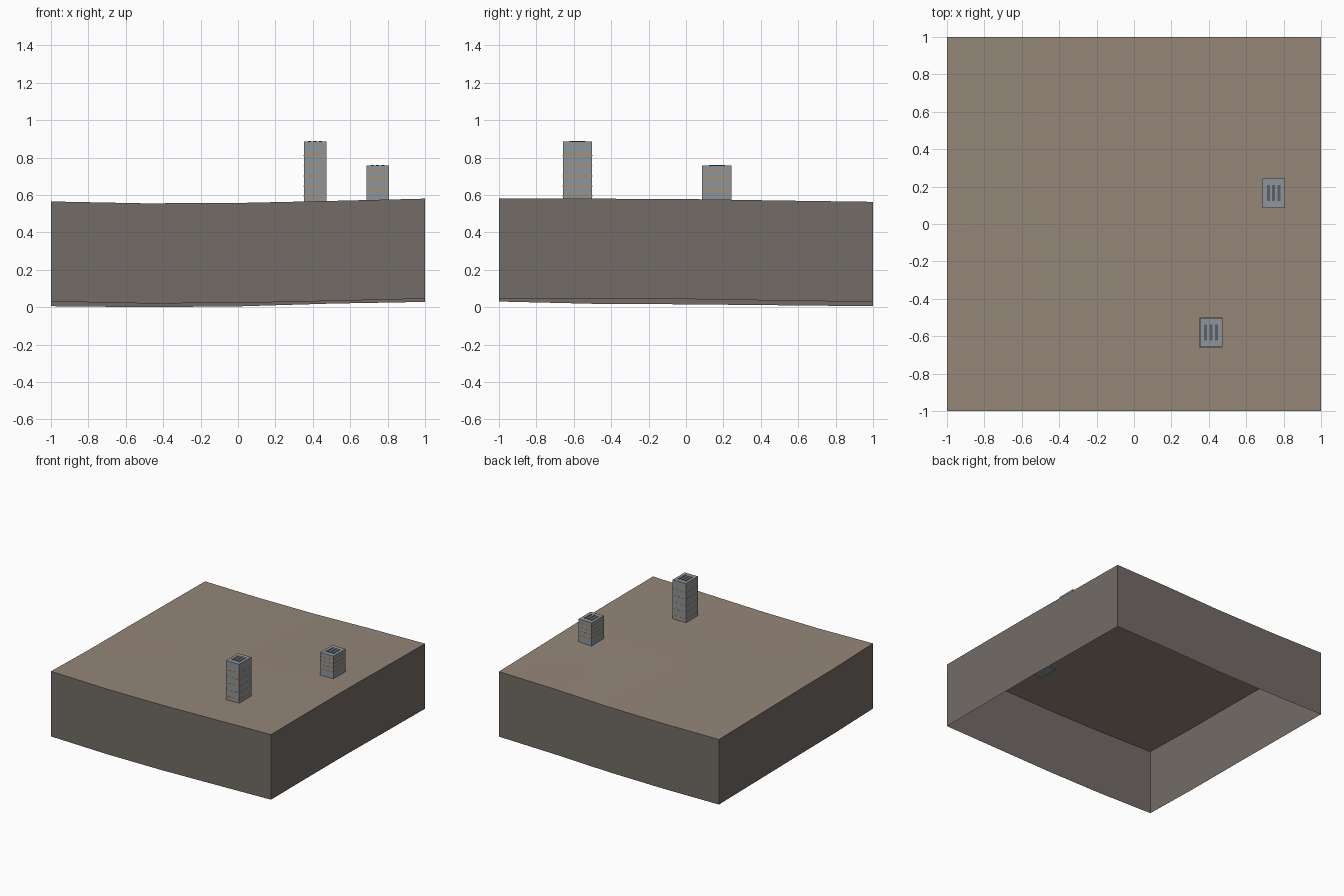
import bpy, bmesh

if "Cube" in bpy.data.objects:
    bpy.data.objects.remove(bpy.data.objects["Cube"])


def material(name, rgb):
    m = bpy.data.materials.new(name)
    m.use_nodes = True
    m.diffuse_color = (*rgb, 1)
    m.node_tree.nodes["Principled BSDF"].inputs["Base Color"].default_value = (*rgb, 1)
    return m


EARTH = material("earth brown", (0.30, 0.24, 0.19))
SKIRT = material("cut earth", (0.17, 0.15, 0.135))
WALL = material("wall grey", (0.27, 0.30, 0.32))
BAND = material("orange band", (0.60, 0.25, 0.06))
VENT = material("vent dark grey", (0.11, 0.12, 0.13))
GLASS = material("window blue", (0.08, 0.25, 0.50))


def finish(bm, name, mats):
    mesh = bpy.data.meshes.new(name)
    bm.to_mesh(mesh)
    bm.free()
    for m in mats:
        mesh.materials.append(m)
    obj = bpy.data.objects.new(name, mesh)
    bpy.context.collection.objects.link(obj)
    return obj


def add_box(bm, center, size, mat=0):
    verts = bmesh.ops.create_cube(bm, size=1)["verts"]
    for v in verts:
        v.co = [c + a * s for c, a, s in zip(center, v.co, size)]
    for f in {f for v in verts for f in v.link_faces}:
        f.material_index = mat


def edge(heights, t):
    """Height at t in -1..1 along one border."""
    p = (t + 1) / 2 * (len(heights) - 1)
    i = min(int(p), len(heights) - 2)
    return heights[i] + (heights[i + 1] - heights[i]) * (p - i)


# Border heights of the ground, from -1 to 1
FRONT = (0.565, 0.555, 0.557, 0.568, 0.580)
BACK = (0.540, 0.535, 0.539, 0.554, 0.563)
LEFT = (0.580, 0.580, 0.578, 0.570, 0.563)
RIGHT = (0.565, 0.553, 0.550, 0.545, 0.540)
DEPTH = 0.535


def ground_height(x, y):
    """Blend the four borders into one gently rolling patch."""
    u, v = (x + 1) / 2, (y + 1) / 2
    sides = (1 - u) * edge(RIGHT, y) + u * edge(LEFT, y)
    ends = (1 - v) * edge(FRONT, x) + v * edge(BACK, x)
    corners = ((1 - u) * ((1 - v) * FRONT[0] + v * BACK[0])
               + u * ((1 - v) * FRONT[-1] + v * BACK[-1]))
    return sides + ends - corners


# Ground: rolling top with a skirt hanging from its border, open below
bm = bmesh.new()
bmesh.ops.create_grid(bm, x_segments=16, y_segments=16, size=1)
for v in bm.verts:
    v.co.z = ground_height(v.co.x, v.co.y)
for f in bm.faces:
    f.smooth = True
top = finish(bm, "ground_top", [EARTH])

bm = bmesh.new()
bmesh.ops.create_grid(bm, x_segments=16, y_segments=16, size=1)
for v in bm.verts:
    v.co.z = ground_height(v.co.x, v.co.y)
border = [e for e in bm.edges if e.is_boundary]
old = set(bm.faces)
new = bmesh.ops.extrude_edge_only(bm, edges=border)["geom"]
for v in new:
    if isinstance(v, bmesh.types.BMVert):
        v.co.z -= DEPTH
bmesh.ops.delete(bm, geom=list(old), context="FACES")
bmesh.ops.recalc_face_normals(bm, faces=bm.faces)
finish(bm, "ground_skirt", [SKIRT])


def tower(name, x, y, roof, band_top, spacing, count):
    w, d = 0.12, 0.157
    base = ground_height(x, y) - 0.01
    bm = bmesh.new()
    add_box(bm, (x, y, (base + roof) / 2), (w, d, roof - base))
    # Thin floor bands around the walls
    for i in range(count):
        z = band_top - i * spacing
        add_box(bm, (x, y, z), (w + 0.002, d + 0.002, 0.005), 1)
    # Roof vents
    for i in (-1, 0, 1):
        add_box(bm, (x + i * 0.029, y, roof + 0.001), (0.016, 0.085, 0.006), 2)
    finish(bm, name, [WALL, BAND, VENT])


tower("tall_tower", 0.412, -0.58, 0.885, 0.81, 0.054, 5)
tower("short_tower", 0.747, 0.165, 0.757, 0.725, 0.034, 4)
